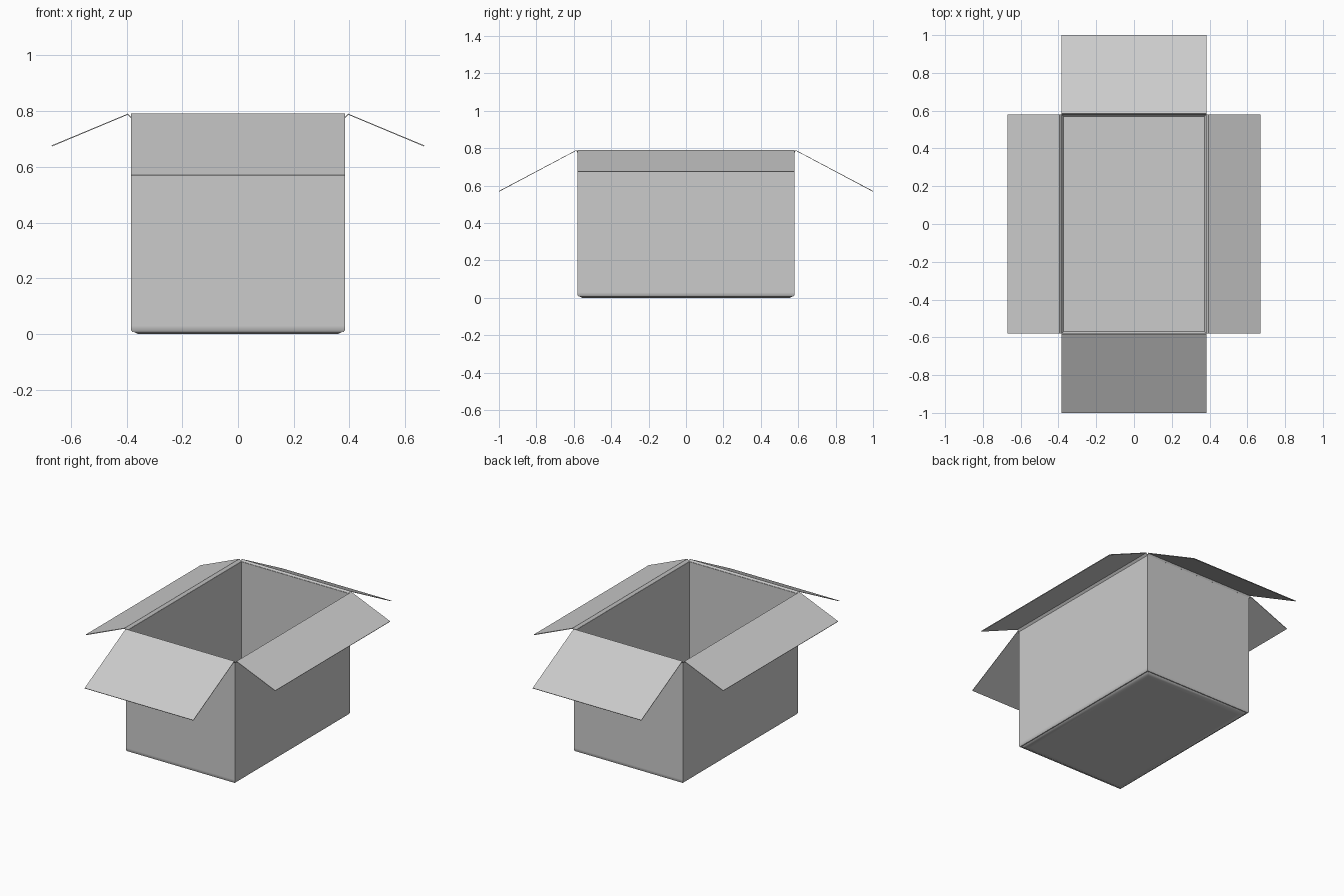
import bpy, bmesh, math
from mathutils import Matrix

if "Cube" in bpy.data.objects:
    bpy.data.objects.remove(bpy.data.objects["Cube"])

HX, HY = 0.384, 0.58      # half width and half depth of the box
CARD = 0.004              # cardboard thickness


def finish(name, bm):
    bmesh.ops.recalc_face_normals(bm, faces=bm.faces)
    mesh = bpy.data.meshes.new(name)
    bm.to_mesh(mesh)
    bm.free()
    obj = bpy.data.objects.new(name, mesh)
    bpy.context.collection.objects.link(obj)
    return obj


def ring(bm, inset, z):
    x, y = HX - inset, HY - inset
    return [bm.verts.new(p) for p in ((-x, -y, z), (x, -y, z), (x, y, z), (-x, y, z))]


# Open box as one closed shell: underside, softened bottom edge, walls, rim, inside
bm = bmesh.new()
levels = [(0.05, 0.0), (0.026, 0.0), (0.0, 0.013), (0.0, 0.03), (0.0, 0.778),
          (CARD, 0.778), (CARD, 0.008)]
rings = [ring(bm, i, z) for i, z in levels]
bm.faces.new(rings[0])
bm.faces.new(rings[-1])
for a, b in zip(rings, rings[1:]):
    for i in range(4):
        j = (i + 1) % 4
        bm.faces.new((a[i], a[j], b[j], b[i]))
body = finish("box_body", bm)

# Only the small bottom bevel is smoothed, the box corners stay crisp
bpy.context.view_layer.objects.active = body
body.select_set(True)
bpy.ops.object.shade_smooth_by_angle(angle=math.radians(70))
for e in body.data.edges:
    a, b = (body.data.vertices[v].co for v in e.vertices)
    if abs(a.z - b.z) > 0.005:
        e.use_edge_sharp = True


# Flap: crease strip plus sloping panel, turned to its side of the box
def flap(name, profile, half, turn):
    bm = bmesh.new()
    rows = [[bm.verts.new((x, s * half, z)) for s in (-1, 1)] for x, z in profile]
    for a, b in zip(rows, rows[1:]):
        bm.faces.new((a[0], b[0], b[1], a[1]))
    bm.transform(Matrix.Rotation(math.radians(turn), 4, 'Z'))
    mod = finish(name, bm).modifiers.new("card", 'SOLIDIFY')
    mod.thickness = CARD
    mod.offset = 0


side = [(HX - 0.001, 0.777), (0.396, 0.789), (0.669, 0.675)]
end = [(HY - 0.001, 0.778), (0.586, 0.789), (0.999, 0.57)]
flap("right_flap", side, HY, 0)
flap("back_flap", end, HX, 90)
flap("left_flap", side, HY, 180)
flap("front_flap", end, HX, 270)
